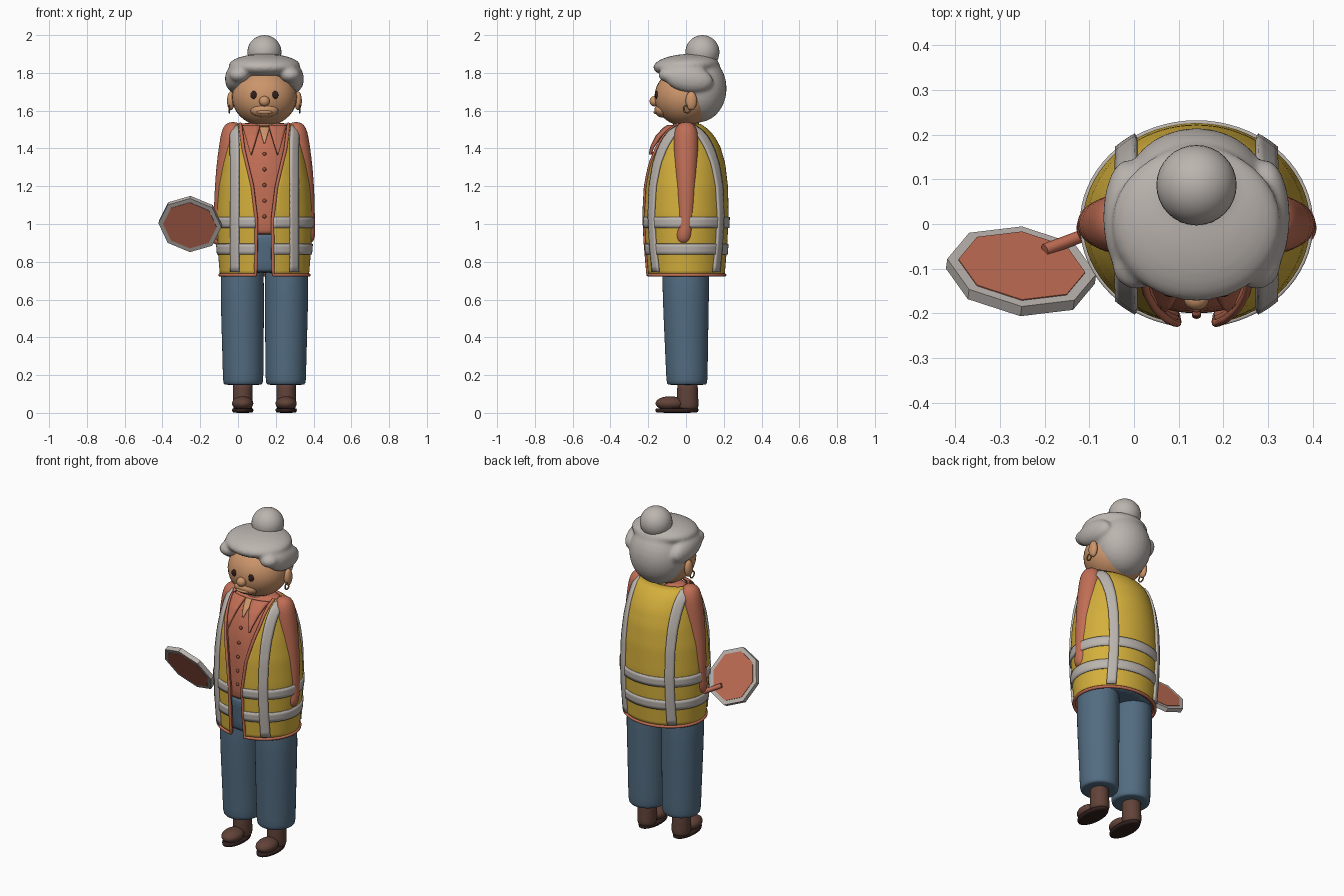
import bpy, bmesh
from math import sin, cos, pi, asin
from mathutils import Matrix, Vector

if "Cube" in bpy.data.objects:
    bpy.data.objects.remove(bpy.data.objects["Cube"], do_unlink=True)

CX = 0.14  # the figure stands off centre, the sign balances it


def material(name, *rgb):
    m = bpy.data.materials.new(name)
    m.use_nodes = True
    m.diffuse_color = (*rgb, 1)
    m.node_tree.nodes["Principled BSDF"].inputs["Base Color"].default_value = (*rgb, 1)
    return m


YELLOW = material("vest yellow", .66, .43, .045)
CLAY = material("terracotta", .53, .155, .09)
GREY = material("silver grey", .50, .46, .43)
BLUE = material("denim blue", .085, .15, .22)
SKIN = material("skin", .60, .30, .145)
BROWN = material("shoe brown", .12, .055, .04)
DARK = material("dark brown", .03, .014, .012)
GOLD = material("earring gold", .30, .16, .04)
BUTTON = material("button red", .32, .085, .05)


def finish(name, bm, *mats, angle=40):
    me = bpy.data.meshes.new(name)
    bm.to_mesh(me)
    bm.free()
    ob = bpy.data.objects.new(name, me)
    bpy.context.collection.objects.link(ob)
    for m in mats:
        me.materials.append(m)
    bpy.ops.object.select_all(action='DESELECT')
    ob.select_set(True)
    bpy.context.view_layer.objects.active = ob
    bpy.ops.object.shade_smooth_by_angle(angle=angle * pi / 180)
    return ob


def add_ball(bm, c, r, tilt=0.0):
    mat = (Matrix.Translation((c[0] + CX, c[1], c[2])) @ Matrix.Rotation(tilt, 4, 'X')
           @ Matrix.Diagonal((*r, 1)))
    bmesh.ops.create_uvsphere(bm, u_segments=32, v_segments=18, radius=1, matrix=mat)


def ball(name, mat, c, r):
    bm = bmesh.new()
    add_ball(bm, c, r)
    return finish(name, bm, mat)


def loft(name, mat, rings, s=1, n=24, levels=1):
    """Closed stack of ellipses (z, centre x, centre y, radius x, radius y)."""
    bm = bmesh.new()
    loops = [[bm.verts.new((CX + s * cx + rx * cos(2 * pi * i / n), cy + ry * sin(2 * pi * i / n), z))
              for i in range(n)] for z, cx, cy, rx, ry in rings]
    for a, b in zip(loops, loops[1:]):
        for i in range(n):
            bm.faces.new((a[i], a[(i + 1) % n], b[(i + 1) % n], b[i]))
    bm.faces.new(loops[0][::-1])
    bm.faces.new(loops[-1])
    ob = finish(name, bm, mat, angle=60)
    ob.modifiers.new("smooth", 'SUBSURF').levels = levels
    ob.modifiers["smooth"].render_levels = levels
    return ob


# Torso outline: height -> half width, half depth
OUTLINE = [(.73, .236, .205), (.9, .25, .219), (1.05, .255, .226), (1.2, .245, .222), (1.32, .225, .208),
           (1.41, .205, .182), (1.47, .19, .148), (1.51, .175, .108), (1.535, .14, .07)]
OPENING = [(.73, .046), (1.02, .042), (1.2, .064), (1.4, .112), (1.535, .128)]


def lookup(table, z):
    z = min(max(z, table[0][0]), table[-1][0])
    for p, q in zip(table, table[1:]):
        if z <= q[0]:
            k = (z - p[0]) / (q[0] - p[0])
            return [u + (v - u) * k for u, v in zip(p[1:], q[1:])]


def surf(t, z, off=0.0):
    a, b = lookup(OUTLINE, z)
    return Vector((CX + (a + off) * sin(t), -(b + off) * cos(t), z))


def turn(x, z):
    """Angle from the front at which the outline reaches x."""
    return asin(max(-.99, min(.99, x / lookup(OUTLINE, z)[0])))


def gap(z):
    return turn(lookup(OPENING, z)[0], z)


def patch(name, mats, span, z0, z1, off, thick, nu=4, nv=24):
    """Piece of cloth wrapped on the torso between angles span(z)."""
    bm = bmesh.new()
    rows = []
    for j in range(nv + 1):
        z = z0 + (z1 - z0) * j / nv
        t0, t1 = span(z)
        rows.append([bm.verts.new(surf(t0 + (t1 - t0) * i / nu, z, off)) for i in range(nu + 1)])
    for a, b in zip(rows, rows[1:]):
        for i in range(nu):
            bm.faces.new((a[i], a[i + 1], b[i + 1], b[i]))
    ob = finish(name, bm, *mats)
    mod = ob.modifiers.new("thickness", 'SOLIDIFY')
    mod.thickness, mod.offset = thick, -1
    mod.material_offset = mod.material_offset_rim = len(mats) - 1


def tube(name, mat, pts, r):
    cu = bpy.data.curves.new(name, 'CURVE')
    cu.dimensions, cu.bevel_depth, cu.bevel_resolution, cu.use_fill_caps = '3D', r, 2, True
    sp = cu.splines.new('POLY')
    sp.points.add(len(pts) - 1)
    for p, co in zip(sp.points, pts):
        p.co = (*co, 1)
    cu.materials.append(mat)
    bpy.context.collection.objects.link(bpy.data.objects.new(name, cu))


# Shirt and trouser waist under the vest
def under(name, mat, heights, inset):
    loft(name, mat, [(z, 0, 0, *(r - inset for r in lookup(OUTLINE, z))) for z in heights])


under("shirt", CLAY, [.94, .95, 1.05, 1.2, 1.32, 1.41, 1.47, 1.51, 1.53, 1.535], .022)
under("trouser_waist", BLUE, [.74, .75, .85, .94, .95], .027)

# Vest with lining, trim and reflective bands
wrap = lambda z: (gap(z), 2 * pi - gap(z))
patch("vest", [YELLOW, CLAY], wrap, .73, 1.53, 0, .018, 64, 32)
side = [.73 + .8 * i / 24 for i in range(25)]
hem = [gap(.73) + (2 * pi - 2 * gap(.73)) * i / 64 for i in range(65)]
tube("vest_trim", CLAY, [surf(gap(z), z) for z in side[::-1]] + [surf(t, .73) for t in hem]
     + [surf(-gap(z), z) for z in side], .009)
for name, z in (("lower_band", .838), ("upper_band", .98)):
    patch(name, [GREY], wrap, z, z + .057, .007, .01, 64, 3)
for s, word in ((1, "left"), (-1, "right")):
    front = lambda z: (turn(s * .153 - .021, z), turn(s * .153 + .021, z))
    back = lambda z: (pi - turn(s * .153 + .021, z), pi - turn(s * .153 - .021, z))
    patch(word + "_front_strip", [GREY], front, .745, 1.525, .012, .015)
    patch(word + "_back_strip", [GREY], back, .745, 1.525, .012, .015)

    # Collar lapel, slanting out from a low point
    def lapel(z):
        k = (z - 1.37) / .155
        return sorted((turn(s * (.066 - .045 * k), z), turn(s * (.07 + .04 * k), z)))
    patch(word + "_lapel", [CLAY], lapel, 1.37, 1.525, .014, .014)

    # Arm with mitten hand
    loft(word + "_arm", CLAY, [
        (.895, .222, -.012, .02, .02), (.908, .222, -.012, .04, .04), (.95, .224, -.01, .048, .046),
        (1.0, .224, 0, .041, .04), (1.1, .219, 0, .05, .05), (1.3, .2, 0, .057, .06),
        (1.42, .178, 0, .062, .068), (1.49, .171, 0, .058, .064), (1.528, .168, 0, .042, .045),
        (1.54, .166, 0, .016, .016)], s)

    # Trouser leg, ankle and shoe
    loft(word + "_leg", BLUE, [
        (.148, .113, .005, .085, .088), (.15, .113, .005, .1, .102), (.16, .113, .005, .108, .11),
        (.25, .113, .004, .109, .112), (.5, .116, 0, .114, .12), (.74, .118, -.002, .118, .127),
        (.86, .115, 0, .1, .12)], s)
    loft(word + "_ankle", BROWN, [
        (.012, .115, .01, .045, .05), (.03, .115, .01, .053, .058), (.08, .115, .008, .052, .057),
        (.13, .115, .008, .053, .055), (.17, .115, .008, .053, .055)], s)
    ball(word + "_shoe_toe", BROWN, (s * .115, -.085, .05), (.056, .076, .038))
    loft(word + "_sole", DARK, [
        (0, .115, -.048, .048, .105), (.004, .115, -.048, .056, .114), (.02, .115, -.048, .058, .117),
        (.026, .115, -.048, .052, .112)], s)

    # Eye, ear and earring
    ball(word + "_eye", DARK, (s * .056, -.155, 1.683), (.018, .009, .021))
    ball(word + "_ear", SKIN, (s * .178, .028, 1.652), (.02, .03, .05))
    bpy.ops.mesh.primitive_torus_add(major_radius=.019, minor_radius=.004, major_segments=24, minor_segments=8,
                                     location=(CX + s * .186, .006, 1.608), rotation=(0, pi / 2, 0))
    ring = bpy.context.object
    ring.name = word + "_earring"
    ring.data.materials.append(GOLD)
    bpy.ops.object.shade_smooth()

# Open neck and buttons
loft("neck", SKIN, [(1.47, 0, 0, .07, .07), (1.58, 0, 0, .08, .08)])
patch("open_collar", [SKIN], lambda z: (-turn(.004 + (z - 1.43) * .32, z), turn(.004 + (z - 1.43) * .32, z)),
      1.43, 1.515, -.016, .006)
for i in range(5):
    z = 1.04 + .083 * i
    p = surf(0, z, -.02)
    ball(f"button_{i + 1}", BUTTON, (0, p.y, z), (.01, .007, .01))

# Head
ball("head", SKIN, (0, -.005, 1.672), (.172, .162, .154))
ball("muzzle", SKIN, (0, -.122, 1.603), (.075, .045, .04))
ball("lips", SKIN, (0, -.16, 1.592), (.042, .012, .01))
ball("nose", SKIN, (0, -.168, 1.65), (.028, .025, .027))

# Hair: overlapping masses fused into one soft form
bm = bmesh.new()
add_ball(bm, (0, 0, 1.838), (.19, .174, .062), .06)
add_ball(bm, (0, .065, 1.718), (.166, .15, .18))
add_ball(bm, (0, .06, 1.83), (.14, .12, .08))
for s in (1, -1):
    add_ball(bm, (s * .155, .015, 1.768), (.054, .13, .072), -.15)
    add_ball(bm, (s * .135, -.085, 1.79), (.055, .062, .042))
hair = finish("hair", bm, GREY)
mod = hair.modifiers.new("fuse", 'REMESH')
mod.mode, mod.voxel_size, mod.use_smooth_shade = 'VOXEL', .01, True
mod = hair.modifiers.new("soften", 'SMOOTH')
mod.factor, mod.iterations = .5, 5
ball("hair_bun", GREY, (0, .087, 1.91), (.09, .09, .09))

# Tilted octagonal hand sign
n = Vector((.12, .84, .53)).normalized()
x = (Vector((1, 0, 0)) - n * n.x).normalized()
frame = Matrix((x, n.cross(x), n)).transposed().to_4x4()
for name, mat, r, depth in (("sign_rim", GREY, .168, .026), ("sign_face", CLAY, .143, .031)):
    bm = bmesh.new()
    bmesh.ops.create_cone(bm, cap_ends=True, segments=8, radius1=r, radius2=r, depth=depth,
                          matrix=Matrix.Translation((-.253, -.106, 1.0)) @ frame)
    finish(name, bm, mat, angle=20)
tube("sign_handle", CLAY, [(-.2, -.058, .95), (-.085, -.015, .89)], .014)
